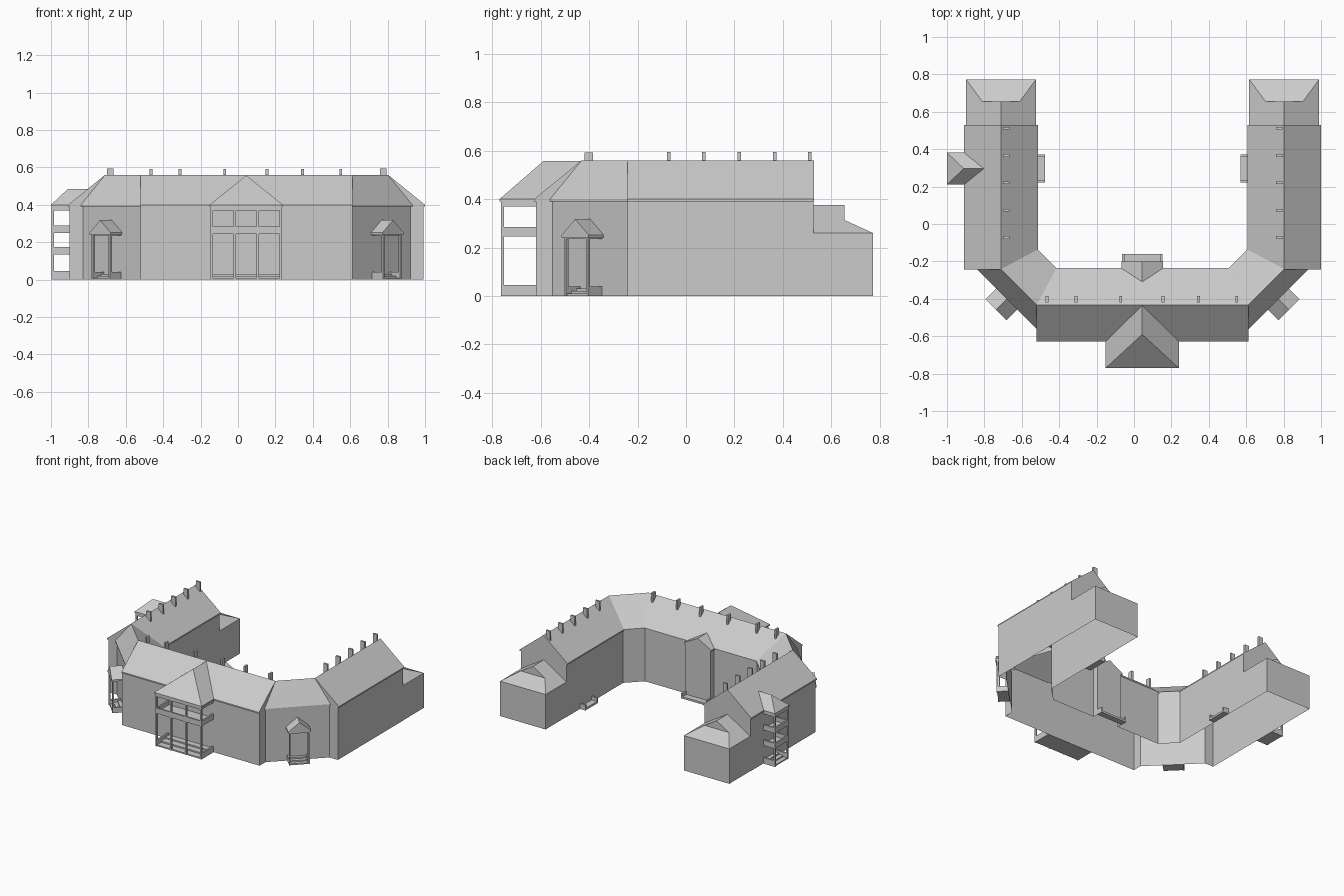
import bpy, bmesh
from math import sqrt
from mathutils import Matrix, Vector

if "Cube" in bpy.data.objects:
    bpy.data.objects.remove(bpy.data.objects["Cube"])

C = 0.046            # symmetry plane of the two wings
EAVE, RIDGE = 0.40, 0.56
I = Matrix.Identity(4)


def finish(name, bm):
    me = bpy.data.meshes.new(name)
    bm.to_mesh(me)
    bm.free()
    ob = bpy.data.objects.new(name, me)
    bpy.context.collection.objects.link(ob)
    return ob


def hull(name, pts, m=I, open_below=False):
    """Convex flat-faced solid around a few corner points, optionally without underside."""
    bm = bmesh.new()
    for p in pts:
        bm.verts.new(m @ Vector(p))
    bmesh.ops.convex_hull(bm, input=bm.verts[:])
    bmesh.ops.dissolve_limit(bm, angle_limit=0.01, verts=bm.verts[:], edges=bm.edges[:])
    bmesh.ops.recalc_face_normals(bm, faces=bm.faces[:])
    if open_below:
        bm.normal_update()
        low = [f for f in bm.faces if f.normal.z < -0.9]
        bmesh.ops.delete(bm, geom=low, context='FACES')
    return finish(name, bm)


def wall(name, path, z0, z1):
    """Open wall shell standing on a plan outline."""
    bm = bmesh.new()
    cols = [[bm.verts.new((x, y, z)) for z in (z0, z1)] for x, y in path]
    for a, b in zip(cols, cols[1:]):
        bm.faces.new((a[0], b[0], b[1], a[1]))
    return finish(name, bm)


def box(name, x0, x1, y0, y1, z0, z1, m=I):
    return hull(name, [(x, y, z) for x in (x0, x1) for y in (y0, y1) for z in (z0, z1)], m)


def gable(name, hw, y0, y1, ze, zr, m=I, lip=0.01):
    """Gabled roof with its ridge along local y."""
    return hull(name, [p for y in (y0, y1) for p in
                       ((-hw, y, ze - lip), (hw, y, ze - lip), (-hw, y, ze), (hw, y, ze), (0, y, zr))],
                m, True)


def place(x, y, across, out):
    """Local frame: x across the wall, y outward, z up."""
    return Matrix(((across[0], out[0], 0, x), (across[1], out[1], 0, y), (0, 0, 1, 0), (0, 0, 0, 1)))


def porch(name, m, hw, depth, rails, posts, top):
    """Open porch: corner posts, side and front bands, floors and entry steps."""
    t = 0.012
    for x in posts:
        box(name + "_post", x - t / 2, x + t / 2, depth - t, depth, 0, top, m)
    for z0, z1 in rails:
        for s in (-1, 1):
            box(name + "_side_band", s * hw, s * (hw - t), 0, depth, z0, z1, m)
        if z0 > 0:
            box(name + "_front_band", -hw, hw, depth - t, depth, z0, z1, m)
            if z1 < top - 0.01:
                box(name + "_floor", -hw, hw, 0, depth, z0, z0 + 0.01, m)
    for i in range(3):
        box(name + "_step", -hw + t, hw - t, 0, depth * (1 - i / 3) - 0.004, 0, 0.01 * (i + 1), m)


# front range roof and chimneys
main = place(C, -0.432, (0, 1), (1, 0))
gable("front_range_roof", 0.196, -0.566, 0.566, EAVE, RIDGE, main)
for x in (-0.465, -0.31, -0.07, 0.155, 0.345, 0.55):
    box("front_chimney", x - 0.007, x + 0.007, -0.42, -0.385, 0.5, 0.592)

for s in (-1, 1):
    X = lambda u: C + s * u
    # outer walls: rear bay, courtyard side, wing end, outer side, front
    court = ((0, -0.205), (0.105, -0.205), (0.105, -0.243), (0.462, -0.243), (0.568, -0.137), (0.568, 0.527))
    outer = ((0.946, 0.527), (0.946, -0.241), (0.876, -0.241), (0.566, -0.551), (0.566, -0.62), (0, -0.62))
    wall("courtyard_walls", [(X(u), y) for u, y in court], 0, EAVE)
    wall("outer_walls", [(X(u), y) for u, y in outer], 0, EAVE)
    wall("wing_end_wall", [(X(0.568), 0.527), (X(0.946), 0.527)], 0.26, EAVE)

    # wing roof and chimneys
    wing = place(X(0.757), 0, (1, 0), (0, 1))
    gable("wing_roof", 0.197, -0.242, 0.53, EAVE, RIDGE, wing)
    for y in (-0.072, 0.074, 0.22, 0.366, 0.511):
        box("wing_chimney", X(0.712), X(0.747), y - 0.007, y + 0.007, 0.5, 0.595)

    # end annex with a half-hipped gable roof
    wall("annex_walls", [(X(0.57), 0.52), (X(0.57), 0.773), (X(0.944), 0.773), (X(0.944), 0.52)], 0, 0.26)
    gable("annex_roof", 0.187, 0.52, 0.655, 0.26, 0.375, wing)
    hull("annex_hip", [(a * w, y, z) for a in (-1, 1) for w, y, z in
                       ((0.187, 0.655, 0.26), (0.187, 0.773, 0.26), (0.1, 0.655, 0.314))], wing, True)

    # angled corner roof
    eaves = ((0.887, -0.241), (0.566, -0.562), (0.455, -0.241), (0.56, -0.136))
    hull("corner_roof", [(X(u), y, z) for u, y in eaves for z in (EAVE - 0.01, EAVE)]
         + [(X(0.757), -0.241, RIDGE), (X(0.566), -0.432, RIDGE)], I, True)

    # corner entrance
    r = 1 / sqrt(2)
    m = place(X(0.721), -0.396, (r, s * r), (s * r, -r))
    porch("corner_entrance", m, 0.07, 0.082, ((0, 0.04), (0.235, 0.25)), (-0.064, 0.064), 0.25)
    gable("corner_entrance_roof", 0.079, -0.03, 0.088, 0.252, 0.318, m)

    # courtyard door step with side curbs
    d = place(X(0.568), 0.296, (0, 1), (-s, 0))
    box("court_step", -0.075, 0.075, 0, 0.045, 0, 0.015, d)
    for e in (-1, 1):
        box("court_step_curb", e * 0.075, e * 0.063, 0, 0.045, 0, 0.04, d)

# front portico
p = place(C - 0.002, -0.62, (1, 0), (0, -1))
porch("portico", p, 0.19, 0.145, ((0, 0.045), (0.245, 0.285), (0.37, 0.40)),
      (-0.184, -0.061, 0.061, 0.184), 0.40)
hull("portico_roof", [(x, y, z) for x in (-0.196, 0.196) for y in (0, 0.151) for z in (0.39, 0.40)]
     + [(0, -0.03, 0.557), (0, -0.045, 0.557)], p, True)
hull("portico_roof_back", [(-0.196, 0, 0.40), (0.196, 0, 0.40), (0, -0.03, 0.557), (0, -0.188, 0.557)], p)

# left side stair porch
q = place(-0.90, 0.296, (0, 1), (-1, 0))
porch("side_porch", q, 0.08, 0.096,
      ((0, 0.045), (0.135, 0.175), (0.25, 0.29), (0.37, 0.40)), (-0.074, 0.074), 0.40)
hull("side_porch_roof", [(x, y, z) for x in (-0.085, 0.085) for y in (0, 0.1) for z in (0.39, 0.40)]
     + [(0, 0.01, 0.485), (0, -0.1, 0.485)], q, True)

# rear bay gable and step
b = place(C - 0.002, -0.205, (1, 0), (0, 1))
gable("rear_bay_roof", 0.112, -0.11, 0.005, EAVE, 0.46, b)
box("rear_step", -0.108, 0.108, 0, 0.045, 0, 0.015, b)
for e in (-1, 1):
    box("rear_step_curb", e * 0.108, e * 0.096, 0, 0.045, 0, 0.04, b)
